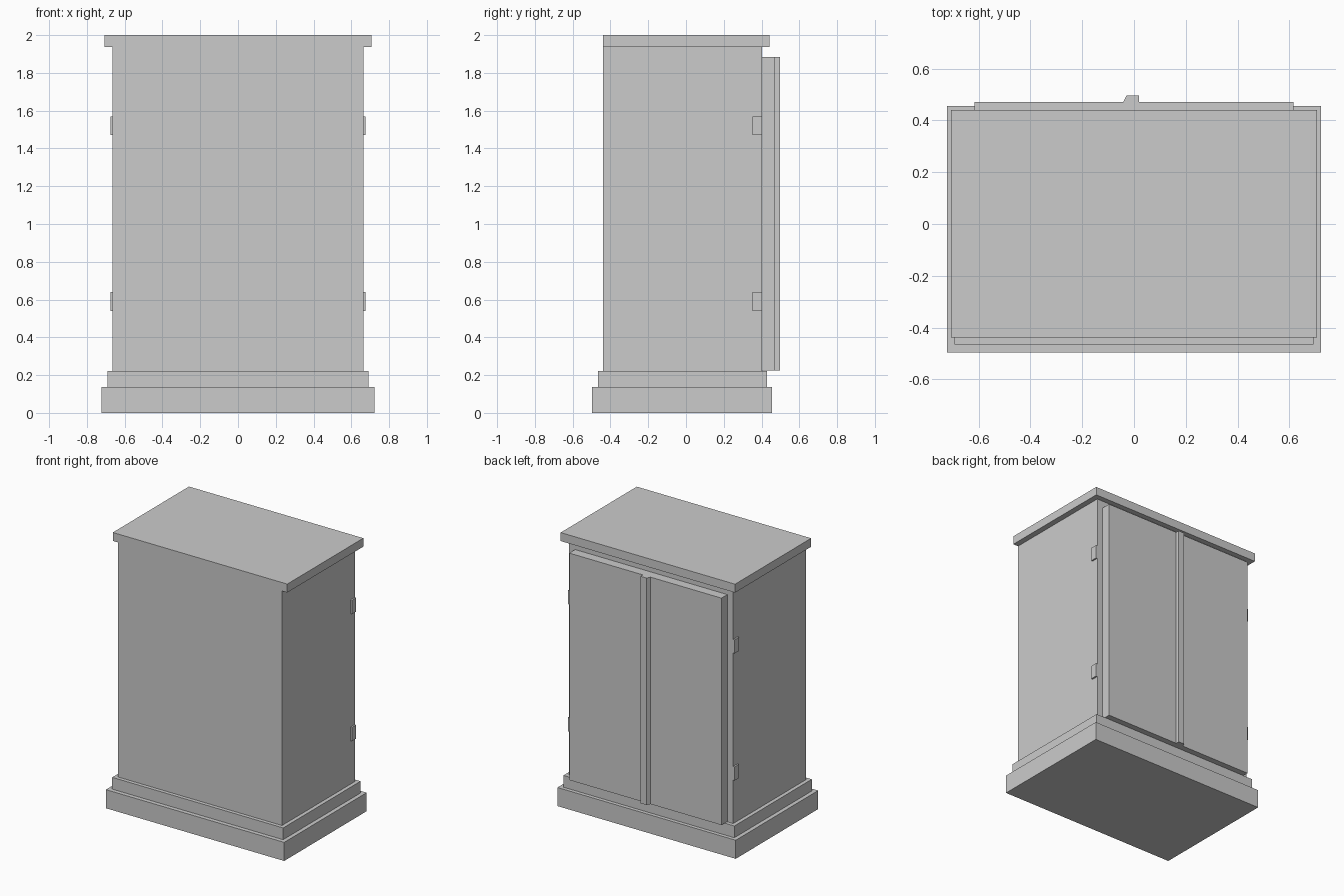
import bpy, bmesh

if "Cube" in bpy.data.objects:
    bpy.data.objects.remove(bpy.data.objects["Cube"])


def extrude_profile(name, pts, z0, z1):
    """Solid prism from an XY outline (counter-clockwise)."""
    bm = bmesh.new()
    face = bm.faces.new([bm.verts.new((x, y, z0)) for x, y in pts])
    ext = bmesh.ops.extrude_face_region(bm, geom=[face])
    verts = [v for v in ext["geom"] if isinstance(v, bmesh.types.BMVert)]
    bmesh.ops.translate(bm, verts=verts, vec=(0, 0, z1 - z0))
    bmesh.ops.recalc_face_normals(bm, faces=bm.faces)
    mesh = bpy.data.meshes.new(name)
    bm.to_mesh(mesh)
    bm.free()
    obj = bpy.data.objects.new(name, mesh)
    bpy.context.collection.objects.link(obj)
    return obj


def box(name, x0, x1, y0, y1, z0, z1):
    return extrude_profile(name, [(x0, y0), (x1, y0), (x1, y1), (x0, y1)], z0, z1)


# Stepped plinth, carcass and overhanging top (flush with the -y face)
box("plinth", -0.722, 0.722, -0.497, 0.456, 0, 0.136)
box("plinth_step", -0.692, 0.692, -0.466, 0.429, 0.136, 0.222)
box("carcass", -0.664, 0.664, -0.439, 0.402, 0.222, 1.938)
box("top_board", -0.706, 0.706, -0.439, 0.441, 1.938, 2.0)

# Pair of doors; one carries the closing strip with a chamfered edge
DOOR_Z = (0.224, 1.885)
box("plain_door", 0.019, 0.616, 0.402, 0.470, *DOOR_Z)
extrude_profile("strip_door",
                [(-0.616, 0.402), (0.019, 0.402), (0.019, 0.497),
                 (-0.028, 0.497), (-0.042, 0.470), (-0.616, 0.470)], *DOOR_Z)

# Hinge plates on both sides
for side, s in (("left", -1), ("right", 1)):
    for level, z in (("lower", 0.59), ("upper", 1.52)):
        xs = sorted((s * 0.664, s * 0.676))
        box(f"{side}_{level}_hinge", *xs, 0.353, 0.402, z - 0.05, z + 0.05)
